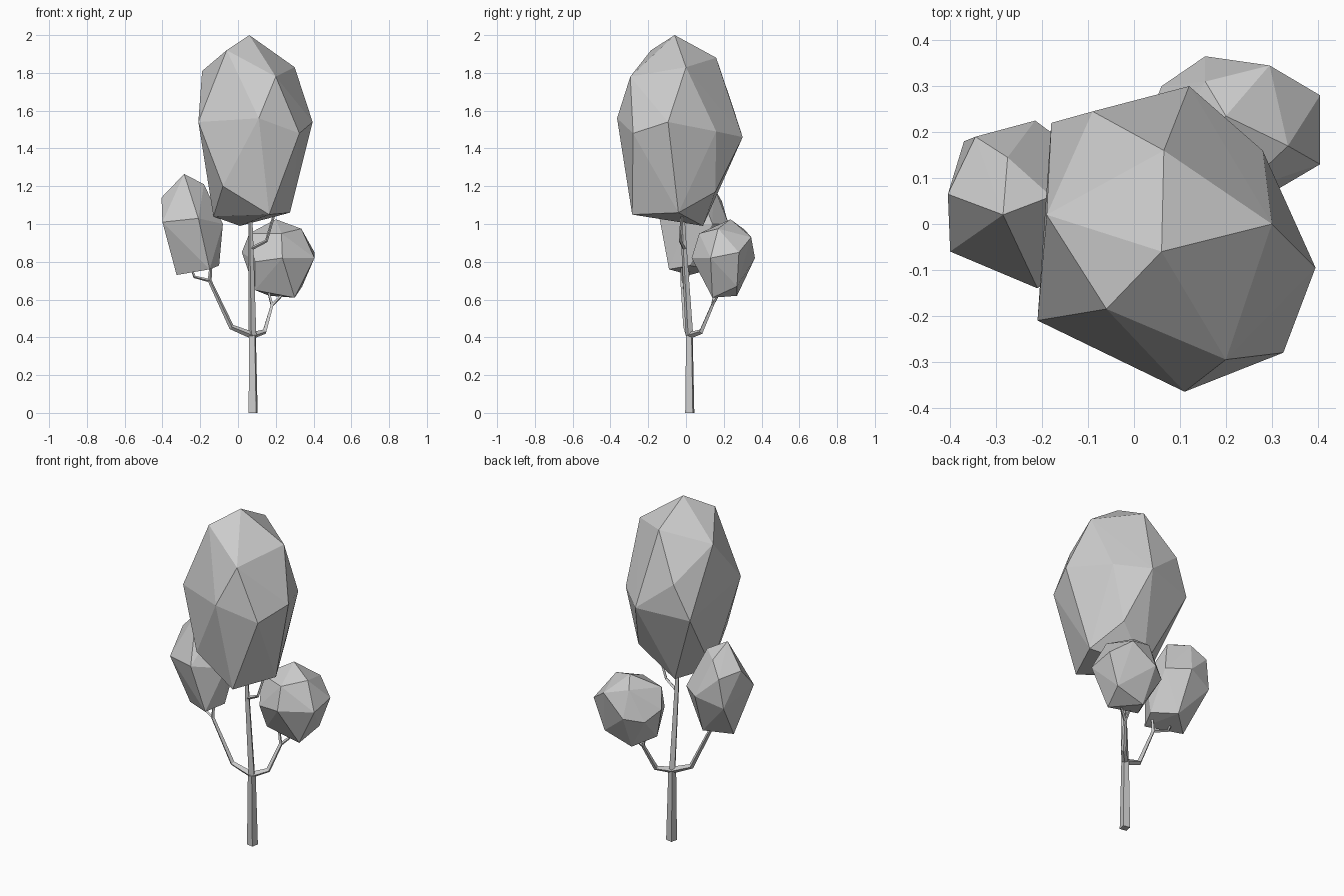
import bpy
import bmesh

# Remove the default object
default_cube = bpy.data.objects.get("Cube")
if default_cube:
    bpy.data.objects.remove(default_cube, do_unlink=True)


def make_material(name, colour):
    material = bpy.data.materials.new(name)
    material.use_nodes = True
    material.diffuse_color = colour
    for node in material.node_tree.nodes:
        if node.type == "BSDF_PRINCIPLED":
            node.inputs["Base Color"].default_value = colour
    return material


light_grey = make_material("light grey", (.6, .6, .6, 1))


def link_mesh(name, bm):
    """Turn a finished bmesh into a flat shaded object."""
    bmesh.ops.recalc_face_normals(bm, faces=bm.faces)
    mesh = bpy.data.meshes.new(name)
    bm.to_mesh(mesh)
    bm.free()
    mesh.materials.append(light_grey)
    obj = bpy.data.objects.new(name, mesh)
    bpy.context.collection.objects.link(obj)
    return obj


def faceted_crown(name, corners):
    """Wrap a faceted low-poly foliage mass around its corner points."""
    bm = bmesh.new()
    for corner in corners:
        bm.verts.new(corner)
    hull = bmesh.ops.convex_hull(bm, input=bm.verts)
    unused = [item for item in hull["geom_interior"] + hull["geom_unused"]
              if isinstance(item, bmesh.types.BMVert)]
    bmesh.ops.delete(bm, geom=list(set(unused)), context="VERTS")
    return link_mesh(name, bm)


def limb(name, path, start_radius, end_radius):
    """Sweep a tapering four-sided limb along a path."""
    curve = bpy.data.curves.new(name + " path", "CURVE")
    curve.dimensions = "3D"
    curve.bevel_depth = 1
    curve.bevel_resolution = 0
    curve.use_fill_caps = True
    spline = curve.splines.new("POLY")
    spline.points.add(len(path) - 1)
    last = len(path) - 1
    for index, (point, location) in enumerate(zip(spline.points, path)):
        point.co = (*location, 1)
        point.radius = start_radius + (end_radius - start_radius) * index / last
    helper = bpy.data.objects.new(name + " helper", curve)
    bpy.context.collection.objects.link(helper)
    bpy.context.view_layer.update()
    evaluated = helper.evaluated_get(bpy.context.evaluated_depsgraph_get())
    swept = bpy.data.meshes.new_from_object(evaluated)
    bm = bmesh.new()
    bm.from_mesh(swept)
    for face in bm.faces:
        face.smooth = False
        face.material_index = 0
    bpy.data.objects.remove(helper, do_unlink=True)
    bpy.data.meshes.remove(swept)
    return link_mesh(name, bm)


# Tall main crown: tip, shoulder ring, waist ring, underside
faceted_crown("main_crown", [
    (.06, -.06, 2),
    (-.06, -.185, 1.92), (.2, -.295, 1.78), (.3, 0, 1.83),
    (.065, .16, 1.88), (-.19, .02, 1.81), (-.09, .245, 1.63),
    (.395, -.095, 1.54), (.11, -.365, 1.56), (.325, -.28, 1.48),
    (-.21, -.21, 1.54), (.12, .3, 1.46), (.28, .16, 1.49),
    (-.18, .22, 1.43), (-.08, -.27, 1.2), (.2, .155, 1.17),
    (.165, -.285, 1.05), (.275, -.04, 1.06), (-.13, -.05, 1.04),
    (.01, .09, .99),
])

# Narrow side crown
faceted_crown("right_crown", [
    (-.285, .02, 1.265), (-.275, .145, 1.2), (-.18, .06, 1.21),
    (-.405, .065, 1.14), (-.345, .19, 1.12), (-.37, .18, .95),
    (-.215, .225, 1), (-.4, -.06, 1.01), (-.21, -.14, 1.03),
    (-.08, 0, 1), (-.1, .14, 1), (-.325, .02, .73),
    (-.15, -.09, .76), (-.1, .02, .78), (-.2, .13, .76),
])

# Round rear crown
faceted_crown("left_crown", [
    (.2, .235, 1.025), (.335, .17, .975), (.295, .345, .93),
    (.155, .31, .97), (.405, .28, .85), (.405, .13, .82),
    (.155, .365, .82), (.02, .2, .85), (.06, .14, .95),
    (.235, .03, .82), (.23, .07, .95), (.09, .07, .8),
    (.06, .3, .8), (.3, .14, .61), (.165, .27, .62),
    (.09, .14, .65), (.34, .27, .67),
])

# Trunk and forking branches
fork = (.077, .018, .41)
limb("trunk", [(.08, .02, 0), fork], .029, .021)
limb("upper_trunk", [fork, (.068, -.01, .87), (.065, -.02, 1.1)], .021, .009)
limb("upper_twig", [(.07, -.01, .87), (.15, -.03, .91), (.2, -.02, 1.08)],
     .01, .007)

right_elbow = (-.15, -.02, .7)
limb("right_branch", [fork, (-.035, 0, .455), right_elbow], .019, .01)
limb("right_outer_twig", [right_elbow, (-.23, .01, .72), (-.26, .02, .8)],
     .009, .006)
limb("right_inner_twig", [right_elbow, (-.14, -.02, .82)], .01, .007)

left_elbow = (.18, .14, .57)
limb("left_branch", [fork, (.14, .08, .43), left_elbow], .018, .01)
limb("left_outer_twig", [left_elbow, (.25, .18, .64)], .009, .006)
limb("left_inner_twig", [left_elbow, (.15, .16, .68)], .009, .006)
